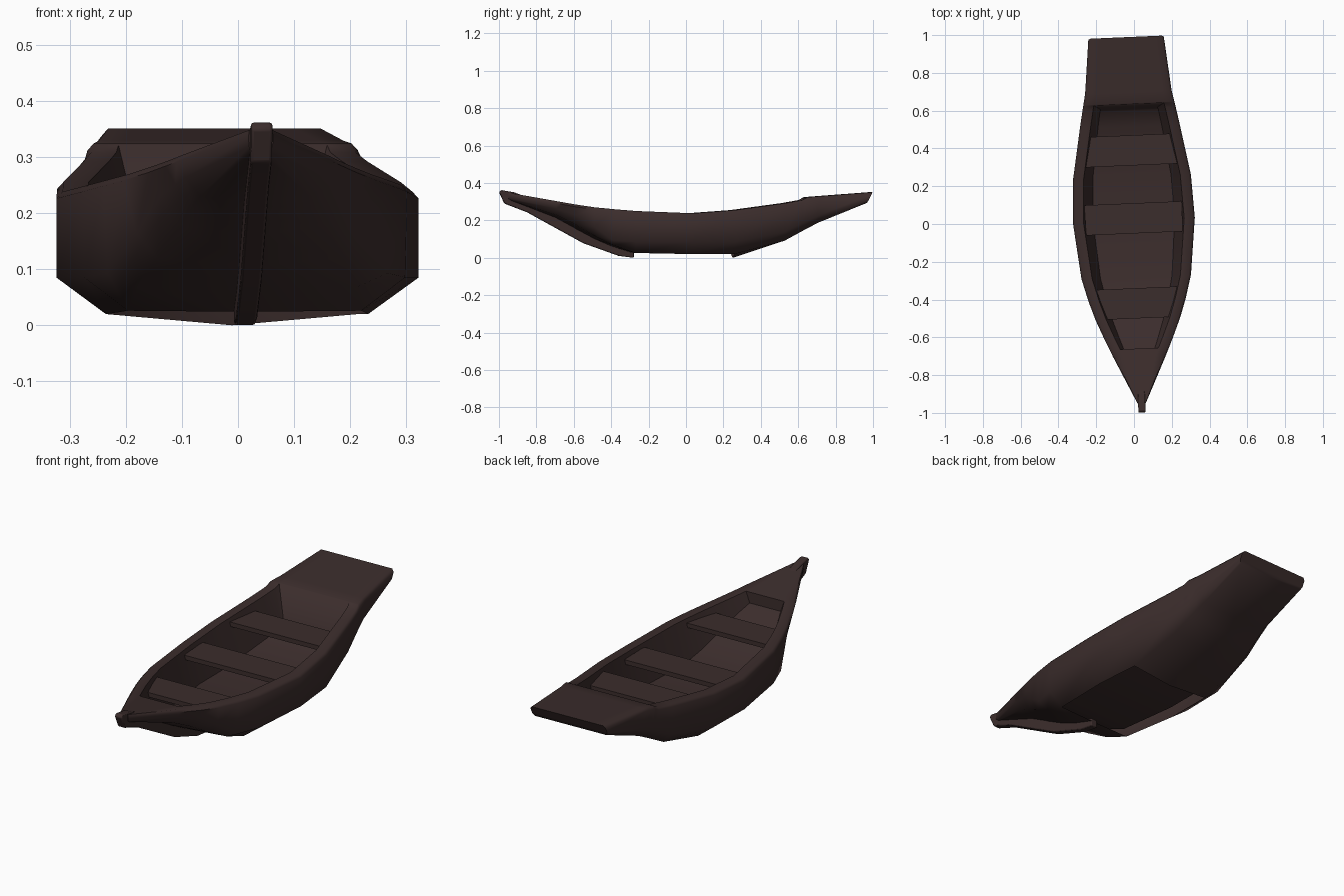
import bpy, bmesh, math
from mathutils import Matrix

if "Cube" in bpy.data.objects:
    bpy.data.objects.remove(bpy.data.objects["Cube"])

TURN = Matrix.Rotation(math.radians(2.45), 4, 'Z')   # boat lies slightly askew

wood = bpy.data.materials.new("dark brown wood")
wood.diffuse_color = (0.044, 0.026, 0.025, 1)
wood.use_nodes = True
wood.node_tree.nodes["Principled BSDF"].inputs["Base Color"].default_value = wood.diffuse_color

# y, side half, sheer z, chine half/z, bottom half/z, keel z
STATIONS = [
    (-0.95, .022, .348, .021, .318, .014, .310, .308),
    (-0.70, .140, .303, .124, .264, .098, .230, .212),
    (-0.60, .184, .285, .164, .230, .130, .180, .158),
    (-0.50, .225, .270, .203, .165, .165, .120, .105),
    (-0.40, .258, .260, .250, .093, .195, .068, .062),
    (-0.28, .290, .250, .286, .085, .208, .026, .024),
    (0.02, .323, .238, .323, .085, .233, .020, .000),
    (0.25, .312, .255, .309, .085, .225, .020, .000),
    (0.52, .264, .292, .254, .140, .212, .092, .090),
    (0.61, .247, .308, .238, .185, .202, .141, .139),
    (0.64, .241, .324, .232, .198, .199, .157, .155),
    (0.70, .229, .329, .222, .225, .192, .188, .186),
    (0.99, .200, .351, .200, .310, .190, .294, .294),
]
COCKPIT = (-0.66, 0.635)
OPEN_BOTTOM = (-0.28, 0.25)


def at(y):
    """Hull measurements interpolated at y."""
    for a, b in zip(STATIONS, STATIONS[1:]):
        if y <= b[0]:
            t = (y - a[0]) / (b[0] - a[0])
            return [p + (q - p) * t for p, q in zip(a, b)]
    return list(STATIONS[-1])


def inner_half(y):
    w = at(y)[1]
    return max(w - .056, w * .6)


def finish(name, bm, bevel=0):
    bmesh.ops.remove_doubles(bm, verts=bm.verts, dist=1e-4)
    bmesh.ops.recalc_face_normals(bm, faces=bm.faces)
    bm.transform(TURN)
    me = bpy.data.meshes.new(name)
    bm.to_mesh(me)
    bm.free()
    me.materials.append(wood)
    ob = bpy.data.objects.new(name, me)
    bpy.context.collection.objects.link(ob)
    bpy.ops.object.select_all(action='DESELECT')
    ob.select_set(True)
    bpy.context.view_layer.objects.active = ob
    bpy.ops.object.shade_smooth_by_angle(angle=math.radians(57 if name == "hull" else 35))
    if bevel:
        mod = ob.modifiers.new("soft edges", 'BEVEL')
        mod.width, mod.segments = bevel, 2
    return ob


def loft(bm, rows):
    """Closed solid through rings of equal size."""
    rings = [[bm.verts.new(p) for p in r] for r in rows]
    n = len(rings[0])
    for a, b in zip(rings, rings[1:]):
        for i in range(n):
            j = (i + 1) % n
            bm.faces.new((a[i], a[j], b[j], b[i]))
    bm.faces.new(rings[0])
    bm.faces.new(rings[-1])


# hull: outer shell, rim, bow and stern decks, cockpit lining and floor
def hull():
    bm = bmesh.new()
    ys = sorted({s[0] for s in STATIONS} | set(COCKPIT))
    rows = []
    for y in ys:
        _, w, zs, cw, cz, bw, bz, kz = at(y)
        inset = min(.011, w * .07)
        half = [(w - inset, zs), (w, zs - .012), (cw, cz), (bw, bz)]
        prof = [(-x, z) for x, z in half] + [(0, kz)] + half[::-1]
        rake = .5 if y == ys[-1] else 0
        outer = [bm.verts.new((x, y - rake * (zs - z), z)) for x, z in prof]
        iw = inner_half(y)
        rim = [bm.verts.new((s * iw, y, zs)) for s in (-1, 1)]
        floor = None
        if COCKPIT[0] <= y <= COCKPIT[1]:
            fz = max(.06, bz + (.032 if y < 0 else .016))
            fy = y - .022 if y == COCKPIT[1] else min(y, .600)
            floor = [bm.verts.new((s * iw * .81, fy, fz)) for s in (-1, 1)]
        rows.append((y, outer, rim, floor))
    for (ya, oa, ra, fa), (yb, ob, rb, fb) in zip(rows, rows[1:]):
        opened = ya >= OPEN_BOTTOM[0] and yb <= OPEN_BOTTOM[1]
        for i in range(8):
            if not (opened and i in (3, 4)):
                bm.faces.new((oa[i], oa[i + 1], ob[i + 1], ob[i]))
        bm.faces.new((oa[0], ra[0], rb[0], ob[0]))
        bm.faces.new((oa[8], ra[1], rb[1], ob[8]))
        if fa and fb:
            bm.faces.new((ra[0], fa[0], fb[0], rb[0]))
            bm.faces.new((ra[1], fa[1], fb[1], rb[1]))
            bm.faces.new((fa[0], fa[1], fb[1], fb[0]))
        else:
            bm.faces.new((ra[0], ra[1], rb[1], rb[0]))
    # cockpit end walls
    for y, o, r, f in rows:
        if y in COCKPIT:
            bm.faces.new((r[0], r[1], f[1], f[0]))
    # bow and stern caps
    for y, o, r, f in (rows[0], rows[-1]):
        bm.faces.new(o + [r[1], r[0]])
    finish("hull", bm)


hull()

# seats: tapered planks just below the rim
for name, y0, y1, z in (("front_seat", -.50, -.34, .236),
                        ("middle_seat", -.05, .11, .220),
                        ("rear_seat", .31, .47, .246)):
    bm = bmesh.new()
    rows = []
    for y in (y0, y1):
        w = inner_half(y) - .004
        rows.append([(-w, y, z), (w, y, z), (w, y, z - .022), (-w, y, z - .022)])
    loft(bm, rows)
    finish(name, bm)

# stem post running from the bow tip down under the hull
outer = [(-1.0, .350), (-.972, .29), (-.85, .243), (-.55, .078), (-.36, .010), (-.28, 0)]
inner = [(-.99, .362), (-.92, .350), (-.80, .305), (-.53, .140), (-.34, .060), (-.28, .040)]
bm = bmesh.new()
loft(bm, [[(-.019, *o), (.019, *o), (.019, *i), (-.019, *i)] for o, i in zip(outer, inner)])
finish("stem_post", bm, .005)
